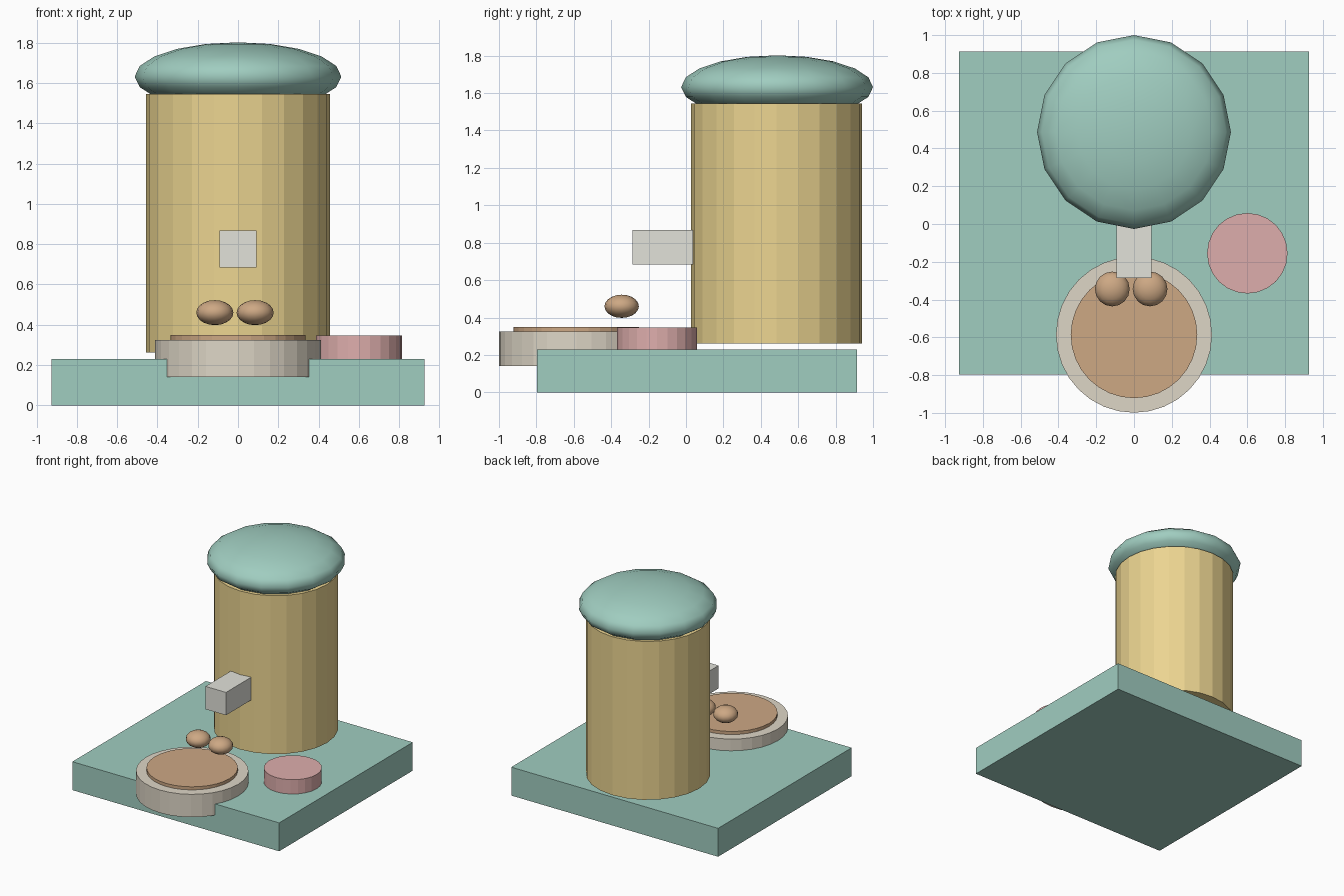
import bpy

if "Cube" in bpy.data.objects:
    bpy.data.objects.remove(bpy.data.objects["Cube"])


def material(name, rgb):
    mat = bpy.data.materials.new(name)
    lin = [(c / 255 / 12.92) if c < 10 else ((c / 255 + 0.055) / 1.055) ** 2.4 for c in rgb]
    mat.diffuse_color = (*lin, 1)
    mat.use_nodes = True
    mat.node_tree.nodes["Principled BSDF"].inputs["Base Color"].default_value = mat.diffuse_color
    return mat


teal = material("teal", (160, 205, 192))
gold = material("gold", (236, 213, 145))
cream = material("cream", (222, 214, 198))
brown = material("brown", (205, 168, 132))
pink = material("pink", (222, 174, 172))
pale = material("pale_grey", (226, 226, 218))


def finish(name, mat):
    ob = bpy.context.object
    ob.name = name
    ob.data.materials.append(mat)
    bpy.ops.object.transform_apply(location=False, rotation=False, scale=True)
    return ob


def box(name, lo, hi, mat):
    bpy.ops.mesh.primitive_cube_add(size=1, location=[(a + b) / 2 for a, b in zip(lo, hi)])
    bpy.context.object.scale = [b - a for a, b in zip(lo, hi)]
    return finish(name, mat)


def drum(name, x, y, r, z0, z1, mat, sides=24):
    bpy.ops.mesh.primitive_cylinder_add(vertices=sides, radius=r, depth=z1 - z0,
                                        location=(x, y, (z0 + z1) / 2))
    return finish(name, mat)


def ellipsoid(name, loc, r, rz, mat):
    bpy.ops.mesh.primitive_uv_sphere_add(segments=16, ring_count=10, radius=1, location=loc)
    bpy.context.object.scale = (r, r, rz)
    ob = finish(name, mat)
    bpy.ops.object.shade_smooth()
    return ob


# Base slab
box("base", (-0.927, -0.797, 0), (0.927, 0.913, 0.23), teal)

# Tall body with domed lid and spout
drum("body", 0, 0.485, 0.457, 0.262, 1.545, gold)
ellipsoid("lid", (0, 0.487, 1.632), 0.513, 0.17, teal)
box("spout", (-0.092, -0.285, 0.683), (0.092, 0.038, 0.868), pale)

# Round dish overhanging the front edge, with its filling
drum("dish", 0, -0.586, 0.413, 0.14, 0.325, cream, 32)
drum("dish_filling", 0, -0.587, 0.335, 0.305, 0.35, brown, 32)

# Pellets above the dish
for i, x in enumerate((-0.115, 0.085)):
    ellipsoid(f"pellet_{i + 1}", (x, -0.344, 0.46), 0.092, 0.062, brown)

# Round side button
drum("button", 0.6, -0.155, 0.213, 0.228, 0.346, pink)
